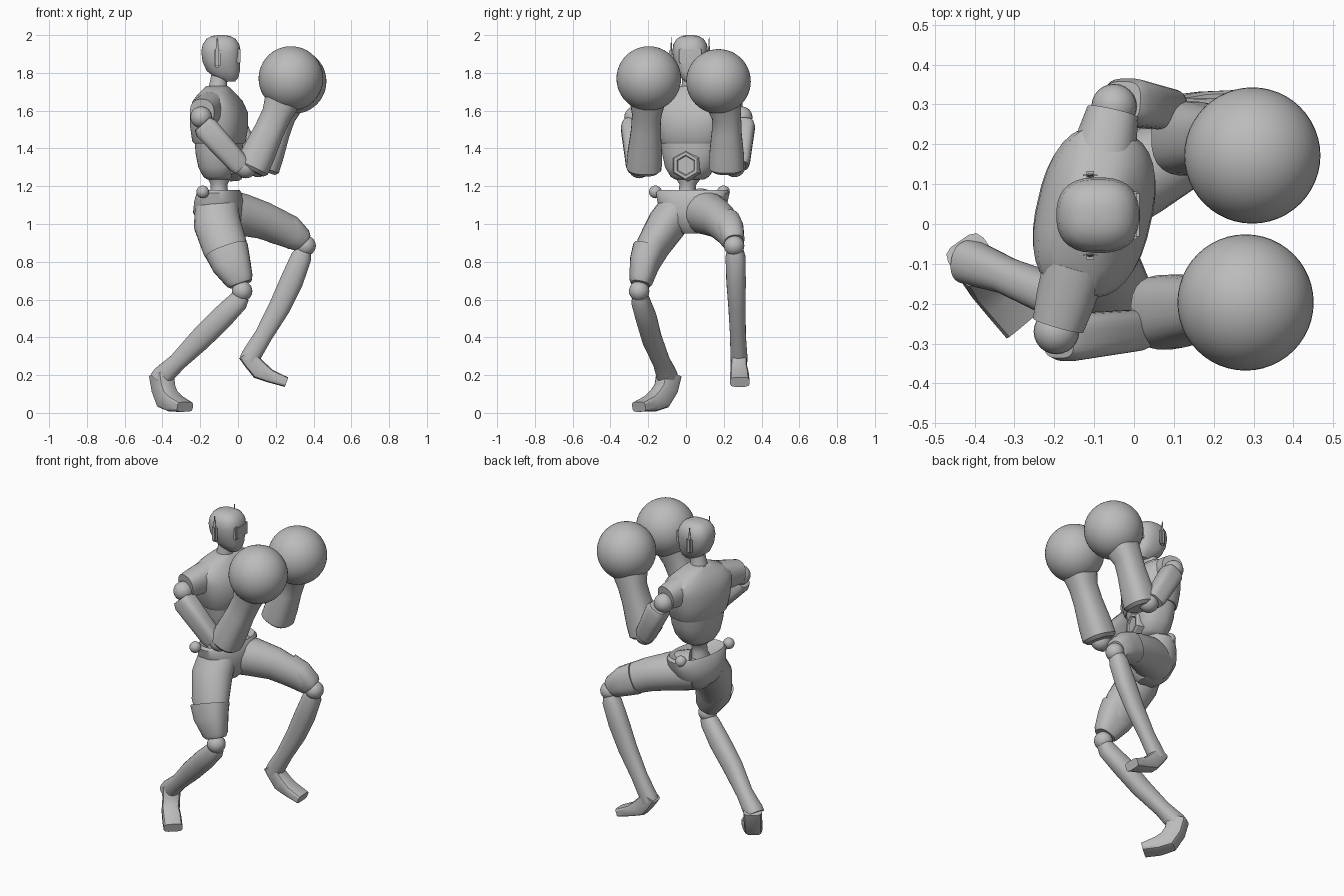
import bpy, bmesh, math
from mathutils import Vector

if "Cube" in bpy.data.objects:
    bpy.data.objects.remove(bpy.data.objects["Cube"], do_unlink=True)

grey = bpy.data.materials.new("plain_grey")
grey.use_nodes = True
grey.diffuse_color = (0.5, 0.5, 0.5, 1)
grey.node_tree.nodes["Principled BSDF"].inputs["Base Color"].default_value = grey.diffuse_color

UP = Vector((0, 0, 1))
SIDE = Vector((0, 1, 0))
YAW = math.radians(-13)
BODY_SIDE = Vector((-math.sin(YAW), math.cos(YAW), 0))   # shoulder line
BODY_FRONT = Vector((math.cos(YAW), math.sin(YAW), 0))   # chest direction


def finish(name, bm, angle=40):
    bmesh.ops.recalc_face_normals(bm, faces=bm.faces)
    mesh = bpy.data.meshes.new(name)
    bm.to_mesh(mesh)
    bm.free()
    mesh.materials.append(grey)
    ob = bpy.data.objects.new(name, mesh)
    bpy.context.collection.objects.link(ob)
    bpy.ops.object.select_all(action='DESELECT')
    ob.select_set(True)
    bpy.context.view_layer.objects.active = ob
    bpy.ops.object.shade_smooth_by_angle(angle=math.radians(angle))
    return ob


def loft(name, rings, hint=SIDE, axis=None, power=2.0, n=24, angle=40):
    """Skin rounded rings (centre, half width along hint, half depth)."""
    bm = bmesh.new()
    pts = [Vector(r[0]) for r in rings]
    loops = []
    for i, (c, a, b) in enumerate(rings):
        t = axis or (pts[min(i + 1, len(pts) - 1)] - pts[max(i - 1, 0)]).normalized()
        u = (hint - t * hint.dot(t)).normalized()
        v = t.cross(u)
        loop = []
        for k in range(n):
            w = math.tau * (k + 0.5) / n
            cs, sn = math.cos(w), math.sin(w)
            x = math.copysign(abs(cs) ** (2 / power), cs)
            y = math.copysign(abs(sn) ** (2 / power), sn)
            loop.append(bm.verts.new(pts[i] + u * a * x + v * b * y))
        loops.append(loop)
    for lo, hi in zip(loops, loops[1:]):
        for k in range(n):
            bm.faces.new((lo[k], lo[(k + 1) % n], hi[(k + 1) % n], hi[k]))
    bm.faces.new(loops[0])
    bm.faces.new(loops[-1])
    return finish(name, bm, angle)


def ball(name, loc, r, seg=32):
    bm = bmesh.new()
    bmesh.ops.create_uvsphere(bm, u_segments=seg, v_segments=seg // 2, radius=r)
    bmesh.ops.translate(bm, verts=bm.verts, vec=loc)
    return finish(name, bm)


def box(name, loc, size, bevel):
    bm = bmesh.new()
    bmesh.ops.create_cube(bm, size=1)
    bmesh.ops.scale(bm, verts=bm.verts, vec=size)
    bmesh.ops.bevel(bm, geom=bm.edges[:], offset=bevel, segments=2, affect='EDGES')
    bmesh.ops.translate(bm, verts=bm.verts, vec=loc)
    return finish(name, bm)


def stack(name, rows, hint, power, **kw):
    """Vertical loft from rows of x, y, z, half width, half depth."""
    return loft(name, [((x, y, z), a, b) for x, y, z, a, b in rows],
                hint, UP, power, **kw)


# Head, face plate, ear pieces and neck
HY = 0.022
stack("head", [(-.05, HY, 1.755, .03, .035), (-.06, HY, 1.775, .05, .062),
               (-.078, HY, 1.81, .072, .088), (-.088, HY, 1.86, .087, .1),
               (-.09, HY, 1.91, .095, .105), (-.09, HY, 1.95, .09, .098),
               (-.09, HY, 1.98, .072, .078), (-.09, HY, 1.995, .045, .05),
               (-.09, HY, 2.0, .02, .02)], SIDE, 2.5, n=32)
box("face_plate", (-.004, HY, 1.89), (.036, .12, .08), .006)
stack("neck", [(-.11, HY, 1.69, .06, .06), (-.105, HY, 1.74, .045, .047),
               (-.095, HY, 1.8, .042, .045)], SIDE, 2)
for side, word in ((1, "far"), (-1, "near")):
    y = HY + side * .1
    box("ear_piece_" + word, (-.11, y, 1.878), (.036, .022, .1), .009)
    stack("ear_spike_" + word, [(-.11, y, 1.91, .006, .01),
                                (-.11, y, 1.99, .001, .002)], SIDE, 2, n=8)

# Chest, abdomen and waist
stack("chest", [(-.1, .03, 1.425, .17, .125), (-.1, .03, 1.44, .18, .135),
                (-.1, .03, 1.52, .2, .145), (-.1, .03, 1.59, .215, .142),
                (-.108, .03, 1.65, .215, .12), (-.11, .03, 1.69, .16, .09),
                (-.11, .03, 1.715, .1, .07), (-.11, .03, 1.73, .06, .055)],
      BODY_SIDE, 2.6, n=32)
stack("abdomen", [(-.1, .02, 1.235, .075, .06), (-.1, .02, 1.25, .1, .08),
                  (-.1, .025, 1.3, .135, .105), (-.1, .03, 1.37, .155, .118),
                  (-.1, .03, 1.43, .165, .122)], BODY_SIDE, 2.5, n=32)
belly = Vector((-.1, .025, 1.31))
loft("belly_hexagon", [(belly + BODY_FRONT * d, r, r) for d, r in
                       ((.06, .085), (.112, .08), (.122, .072), (.122, .055), (.114, .05))],
     UP.cross(BODY_FRONT), BODY_FRONT, n=6, angle=20)
stack("waist", [(-.1, .0, 1.1, .075, .065), (-.1, .005, 1.17, .045, .045),
                (-.1, .01, 1.21, .045, .045), (-.1, .015, 1.26, .08, .07)], BODY_SIDE, 2)

# Pelvis with a scooped top, and hip knobs
stack("pelvis", [(-.09, .03, .95, .05, .06), (-.095, .03, 1.0, .12, .11),
                 (-.105, .03, 1.06, .17, .128), (-.1, .035, 1.12, .188, .125),
                 (-.1, .035, 1.165, .198, .11), (-.1, .035, 1.18, .185, .1),
                 (-.1, .02, 1.135, .07, .06)], BODY_SIDE, 2.3, n=32)
for s in (1, -1):
    c = Vector((-.145, .018, 1.17)) + BODY_SIDE * s * .185
    ball("hip_knob_" + ("far" if s > 0 else "near"), c, .034, 16)

# Legs: thigh, knee sleeve, knee ball, shin and foot
loft("near_thigh", [((-.115, -.03, 1.1), .1, .115), ((-.11, -.1, 1.0), .105, .125),
                    ((-.07, -.175, .88), .09, .12), ((-.03, -.22, .77), .07, .095),
                    ((.0, -.235, .72), .06, .08)])
loft("near_knee_sleeve", [((-.06, -.195, .86), .09, .117), ((-.035, -.22, .79), .08, .105),
                          ((.008, -.238, .7), .062, .075), ((.015, -.242, .68), .05, .06)],
     power=2.5)
loft("far_thigh", [((-.1, .07, 1.07), .12, .12), ((.02, .13, 1.05), .11, .112),
                   ((.13, .18, 1.02), .09, .1), ((.25, .22, .97), .075, .088),
                   ((.31, .24, .93), .06, .075)])
loft("far_knee_sleeve", [((.2, .215, .99), .078, .094), ((.27, .235, .96), .072, .088),
                         ((.335, .25, .915), .06, .066), ((.345, .253, .905), .05, .052)],
     power=2.5)
for name, loc in (("near", (.022, -.248, .645)), ("far", (.358, .255, .885))):
    ball(name + "_knee_ball", loc, .054, 24)
loft("near_shin", [((.018, -.243, .62), .042, .045), ((-.0, -.24, .59), .05, .055),
                   ((-.09, -.21, .5), .056, .062), ((-.2, -.18, .39), .053, .06),
                   ((-.32, -.13, .27), .046, .048), ((-.4, -.1, .195), .056, .056),
                   ((-.415, -.095, .175), .056, .056)], power=2.3)
loft("far_shin", [((.348, .26, .86), .045, .042), ((.335, .262, .825), .053, .055),
                  ((.285, .265, .7), .052, .062), ((.22, .27, .56), .046, .058),
                  ((.135, .275, .41), .042, .048), ((.068, .28, .3), .045, .052),
                  ((.055, .28, .275), .045, .05)], power=2.3)
toe = Vector((.57, -.82, 0))
loft("near_foot", [((-.405, -.09, .205), .055, .06), ((-.395, -.105, .13), .052, .058),
                   ((-.375, -.14, .075), .052, .06), ((-.335, -.185, .05), .055, .045),
                   ((-.28, -.25, .032), .055, .027)],
     UP.cross(toe), power=4, n=12, angle=30)
loft("far_foot", [((.048, .28, .315), .043, .05), ((.075, .28, .27), .043, .046),
                  ((.115, .28, .225), .045, .05), ((.17, .283, .195), .05, .036),
                  ((.256, .285, .163), .052, .027)], power=4, n=12, angle=30)

# Arms: shoulder sleeve, shoulder ball, upper arm, elbow, forearm and glove
arms = {
    "near": ((-.195, -.27, 1.565), (-.19, -.287, 1.53), (.02, -.265, 1.3),
             (.075, -.222, 1.3), (.205, -.208, 1.58), (.28, -.197, 1.77)),
    "far": ((-.05, .295, 1.565), (-.03, .308, 1.54), (.09, .285, 1.31),
            (.13, .215, 1.3), (.225, .215, 1.57), (.297, .172, 1.755)),
}
for name, (shoulder, top, elbow, low, cuff, glove) in arms.items():
    sh, top, elbow, low, cuff, glove = map(Vector, (shoulder, top, elbow, low, cuff, glove))
    inner = Vector((-.11, .03, 1.62)).lerp(sh + UP * .03, .45)
    outer = sh + UP * .025
    loft(name + "_shoulder_sleeve", [(inner, .08, .09), (inner.lerp(outer, .5), .075, .08),
                                     (inner.lerp(outer, .9), .066, .07)], BODY_FRONT, power=2.4)
    ball(name + "_shoulder_ball", sh, .057, 24)
    loft(name + "_upper_arm", [(top, .05, .052), (top.lerp(elbow, .1), .06, .066),
                               (top.lerp(elbow, .5), .056, .062),
                               (top.lerp(elbow, .9), .052, .058), (elbow, .045, .05)], power=3.2)
    ball(name + "_elbow_ball", elbow.lerp(low, .4), .058, 24)
    loft(name + "_forearm", [(low.lerp(cuff, -.06), .075, .075), (low, .094, .092),
                             (low.lerp(cuff, .25), .092, .09), (low.lerp(cuff, .7), .079, .08),
                             (cuff, .078, .08), (cuff.lerp(glove, .5), .1, .1)], power=2.5)
    ball(name + "_glove", glove, .171, 48)
